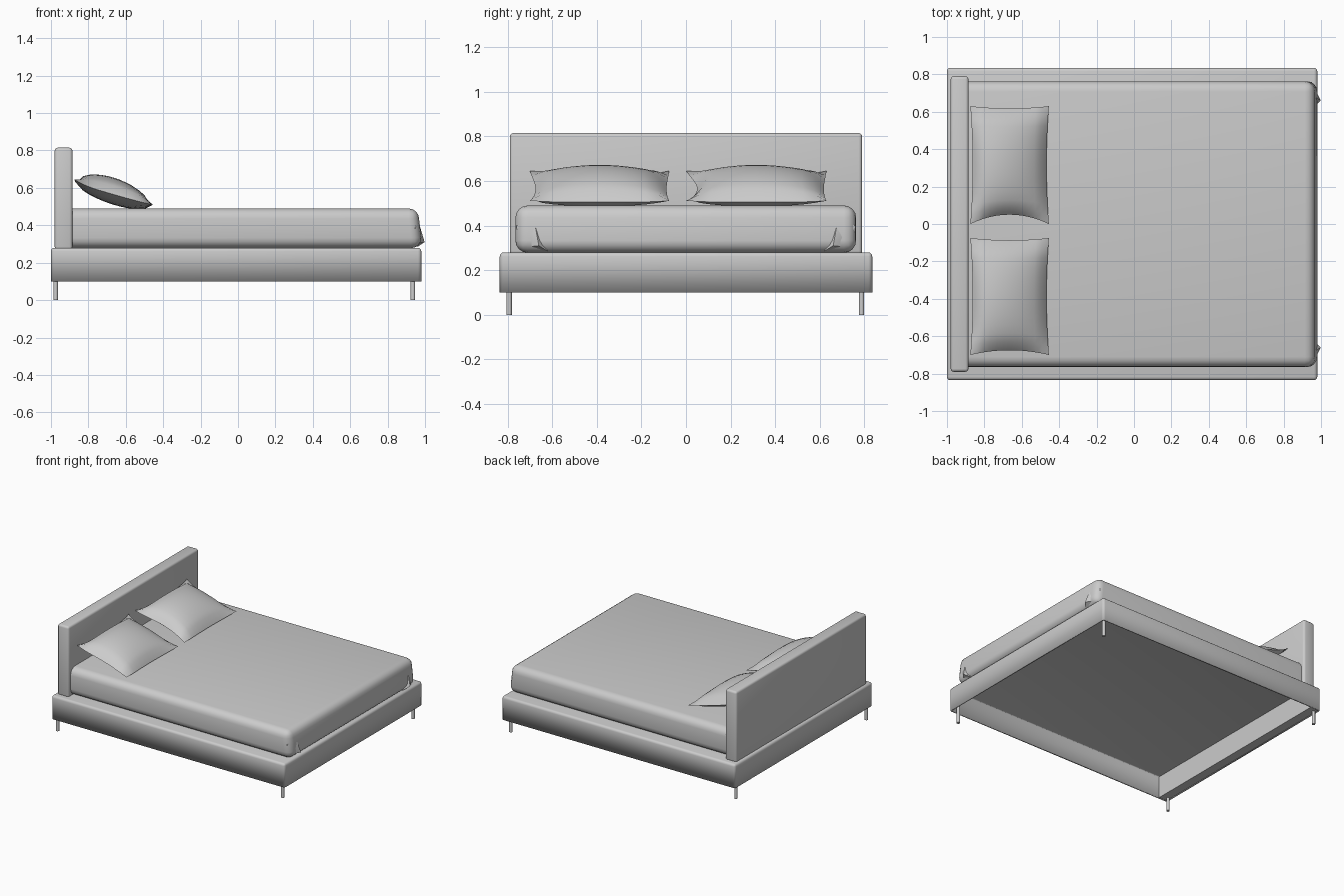
import bpy, bmesh
from math import radians
from mathutils import Vector

cube = bpy.data.objects.get("Cube")
if cube:
    bpy.data.objects.remove(cube, do_unlink=True)

grey = bpy.data.materials.new("light grey")
grey.use_nodes = True
colour = (0.6, 0.6, 0.6, 1)
grey.diffuse_color = colour
grey.node_tree.nodes["Principled BSDF"].inputs["Base Color"].default_value = colour


def add_object(name, bm, angle=35):
    bmesh.ops.recalc_face_normals(bm, faces=bm.faces)
    mesh = bpy.data.meshes.new(name)
    bm.to_mesh(mesh)
    bm.free()
    mesh.materials.append(grey)
    obj = bpy.data.objects.new(name, mesh)
    bpy.context.collection.objects.link(obj)
    bpy.ops.object.select_all(action="DESELECT")
    obj.select_set(True)
    bpy.context.view_layer.objects.active = obj
    bpy.ops.object.shade_smooth_by_angle(angle=radians(angle))
    return obj


def box(low, high):
    bm = bmesh.new()
    bmesh.ops.create_cube(bm, size=1)
    low, high = Vector(low), Vector(high)
    for v in bm.verts:
        v.co = (low + high) / 2 + v.co * (high - low)
    return bm


def bevel(bm, edges, width, segments):
    bmesh.ops.bevel(bm, geom=edges, offset=width, segments=segments,
                    profile=0.5, affect="EDGES")


# Base: rounded box, open underneath, with thin walls
bm = box((-1, -0.835, 0.1), (0.98, 0.835, 0.28))
bottom = [f for f in bm.faces if f.normal.z < -0.5]
bmesh.ops.delete(bm, geom=bottom, context="FACES_ONLY")
bevel(bm, [e for e in bm.edges if not e.is_boundary], 0.018, 3)
base = add_object("bed_base", bm, 50)
shell = base.modifiers.new("wall thickness", "SOLIDIFY")
shell.thickness = 0.012
shell.offset = -1

# Solid rail under the headboard
add_object("head_rail", box((-0.99, -0.825, 0.101), (-0.92, 0.825, 0.27)))

# Headboard
bm = box((-0.98, -0.79, 0.27), (-0.885, 0.79, 0.815))
bevel(bm, bm.edges[:], 0.016, 3)
add_object("headboard", bm, 50)

# Mattress with soft edges and a fuller foot end
bm = box((-0.89, -0.765, 0.278), (0.968, 0.763, 0.49))
soft = [e for e in bm.edges if max(v.co.x for v in e.verts) > 0]
bevel(bm, soft, 0.055, 4)
for v in bm.verts:
    if v.co.x > 0.9 and v.co.z < 0.4:
        v.co.x += 0.012
add_object("mattress", bm, 60)

# Tucked sheet folds at the two foot corners
for side, name in ((1, "left_sheet_fold"), (-1, "right_sheet_fold")):
    bm = bmesh.new()
    points = [(0.95, 0.76, 0.40), (0.93, 0.75, 0.30), (0.998, 0.66, 0.31),
              (0.96, 0.62, 0.285), (0.965, 0.68, 0.42)]
    bmesh.ops.convex_hull(bm, input=[bm.verts.new((x, y * side, z)) for x, y, z in points])
    add_object(name, bm, 50)


# Pillows: two bulging sheets joined on a seam with flared corners
def pillow(name, y_low, y_high, pinch_low, pinch_high):
    bm = bmesh.new()
    steps = 12
    half, mid = (y_high - y_low) / 2, (y_high + y_low) / 2
    for up in (0.09, -0.055):
        rows = []
        for i in range(steps + 1):
            u = 2 * i / steps - 1
            row = []
            for j in range(steps + 1):
                w = 2 * j / steps - 1
                pinch = pinch_high if w > 0 else pinch_low
                x = -0.665 + 0.21 * u * (1 - 0.06 * (1 - w * w))
                y = mid + w * (half - pinch * abs(w) * (1 - u * u))
                puff = ((1 - u * u) * (1 - w * w)) ** 0.55
                corner = 0.02 * (u * w) ** 4 * (1 if u < 0 else 0.3)
                z = 0.565 - 0.06 * u + up * puff + corner
                row.append(bm.verts.new((x, y, z)))
            rows.append(row)
        for a, b in zip(rows, rows[1:]):
            for j in range(steps):
                bm.faces.new((a[j], a[j + 1], b[j + 1], b[j]))
    bmesh.ops.remove_doubles(bm, verts=bm.verts, dist=0.0005)
    add_object(name, bm, 60)


pillow("left_pillow", 0.0, 0.63, 0.05, 0.012)
pillow("right_pillow", -0.7, -0.075, 0.025, 0.012)

# Legs
for x, end in ((-0.975, "head"), (0.935, "foot")):
    for y, side in ((0.787, "left"), (-0.793, "right")):
        bm = bmesh.new()
        bmesh.ops.create_cone(bm, cap_ends=True, segments=16, radius1=0.012,
                              radius2=0.012, depth=0.2)
        bmesh.ops.translate(bm, verts=bm.verts, vec=(x, y, 0.1))
        add_object(f"{side}_{end}_leg", bm)
